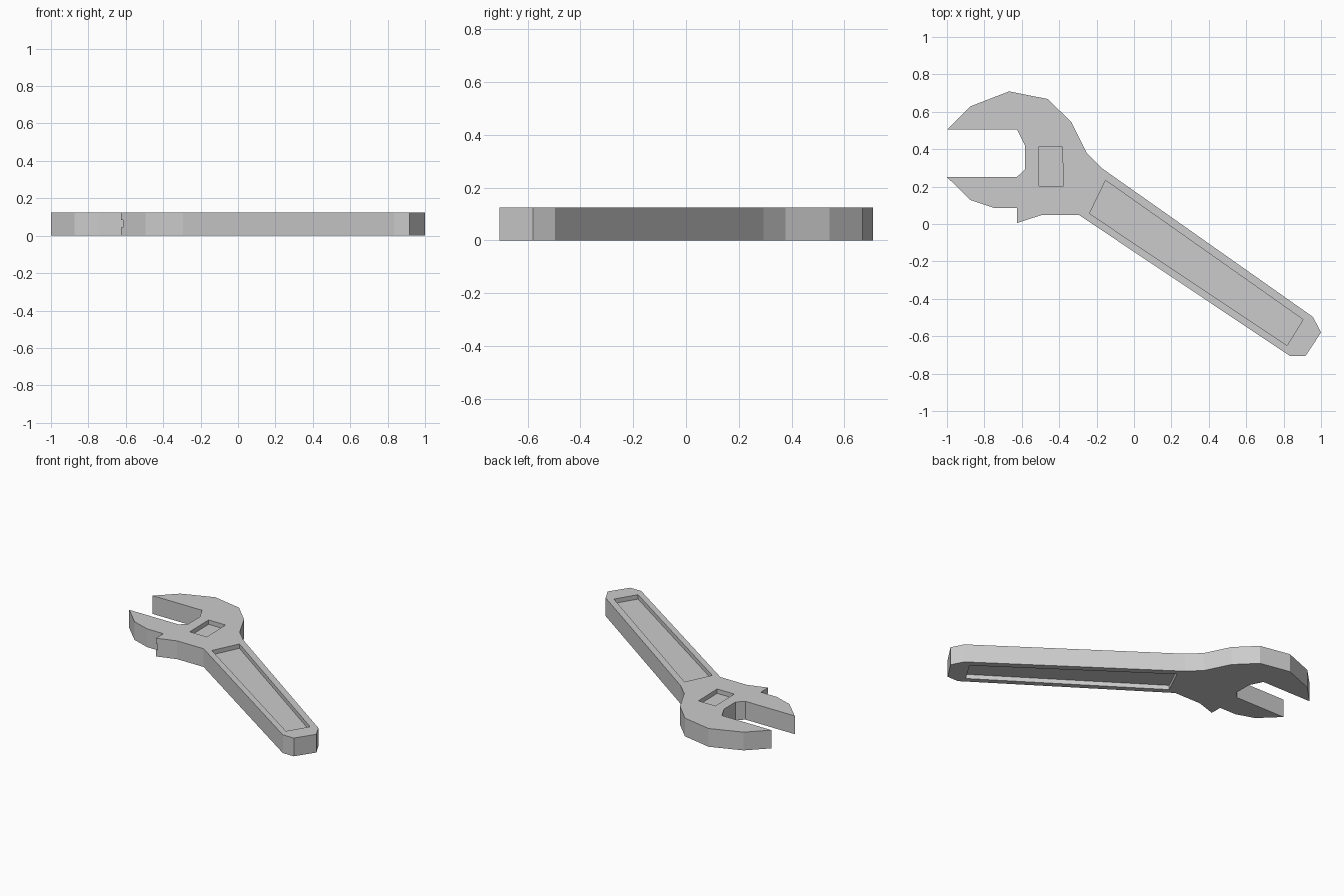
import bpy
import bmesh

cube = bpy.data.objects.get("Cube")
if cube:
    bpy.data.objects.remove(cube, do_unlink=True)

THICK = 0.125
DEPTH = 0.03

# Bare steel
steel = bpy.data.materials.new("light grey steel")
steel.use_nodes = True
colour = (0.6, 0.6, 0.6, 1)
steel.diffuse_color = colour
steel.node_tree.nodes["Principled BSDF"].inputs["Base Color"].default_value = colour


def slab(name, outline, bottom, top):
    """Extrude a flat outline into a solid between two heights."""
    bm = bmesh.new()
    face = bm.faces.new([bm.verts.new((x, y, bottom)) for x, y in outline])
    side = bmesh.ops.extrude_face_region(bm, geom=[face])["geom"]
    verts = [v for v in side if isinstance(v, bmesh.types.BMVert)]
    bmesh.ops.translate(bm, verts=verts, vec=(0, 0, top - bottom))
    bmesh.ops.recalc_face_normals(bm, faces=bm.faces)
    mesh = bpy.data.meshes.new(name)
    bm.to_mesh(mesh)
    bm.free()
    mesh.materials.append(steel)
    obj = bpy.data.objects.new(name, mesh)
    bpy.context.collection.objects.link(obj)
    return obj


def carve(target, name, outline, bottom, top):
    """Cut a slab-shaped recess out of the target."""
    cutter = slab(name, outline, bottom, top)
    cutter.hide_render = True
    mod = target.modifiers.new(name, "BOOLEAN")
    mod.operation = "DIFFERENCE"
    mod.solver = "EXACT"
    mod.object = cutter
    bpy.context.view_layer.objects.active = target
    bpy.ops.object.modifier_apply(modifier=name)
    bpy.data.objects.remove(cutter, do_unlink=True)


# Wrench silhouette: upper jaw, handle, lower jaw, then the mouth
upper_jaw = [(-1, 0.505), (-0.877, 0.628), (-0.668, 0.709), (-0.46, 0.668),
             (-0.334, 0.543), (-0.251, 0.377), (-0.166, 0.294)]
handle = [(0.957, -0.497), (1, -0.58), (0.917, -0.706), (0.834, -0.706)]
lower_jaw = [(-0.294, 0.048), (-0.494, 0.048), (-0.626, 0.005), (-0.626, 0.086),
             (-0.749, 0.086), (-0.874, 0.128), (-1, 0.251)]
mouth = [(-0.626, 0.251), (-0.582, 0.294), (-0.582, 0.419), (-0.626, 0.505)]
wrench = slab("wrench_body", upper_jaw + handle + lower_jaw + mouth, 0, THICK)

# Long recess on both faces of the handle
grip = [(-0.152, 0.233), (0.904, -0.511), (0.818, -0.65), (-0.238, 0.056)]
carve(wrench, "grip_recess_top", grip, THICK - DEPTH, THICK + 0.1)
carve(wrench, "grip_recess_bottom", grip, -0.1, DEPTH)

# Adjuster window on the top of the head
window = [(-0.511, 0.412), (-0.383, 0.412), (-0.378, 0.203), (-0.508, 0.203)]
carve(wrench, "adjuster_window", window, THICK - DEPTH, THICK + 0.1)

# Narrow slide groove beside the lower jaw
groove = [(-0.66, -0.05), (-0.615, -0.05), (-0.615, 0.086), (-0.66, 0.086)]
carve(wrench, "slide_groove", groove, 0.045, 0.085)
